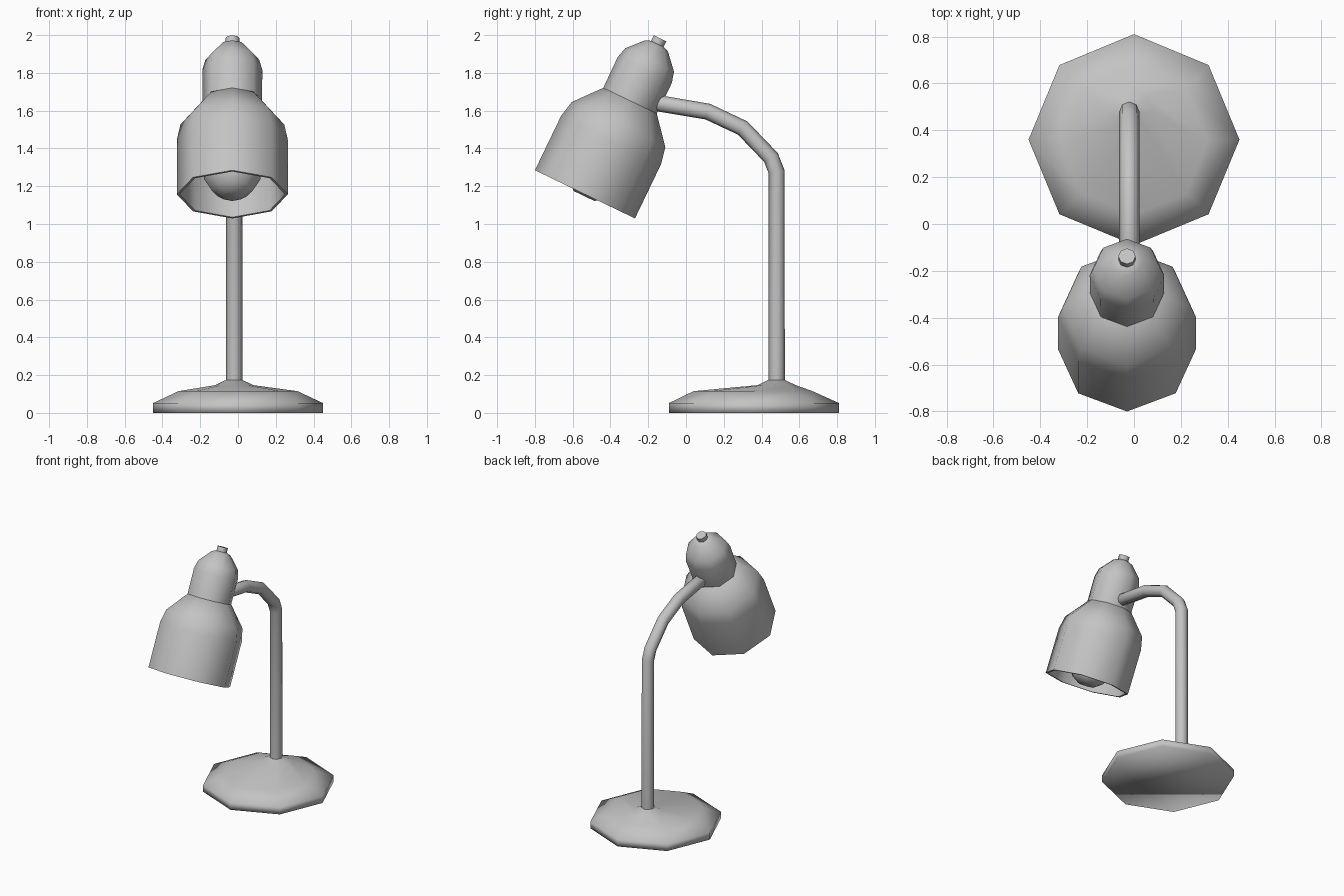
import bpy, bmesh
from math import sin, cos, pi, radians

cube = bpy.data.objects.get("Cube")
if cube:
    bpy.data.objects.remove(cube, do_unlink=True)

SIDES = 8
grey = bpy.data.materials.new("lamp grey")
grey.use_nodes = True
colour = (0.55, 0.55, 0.55, 1)
grey.diffuse_color = colour
grey.node_tree.nodes["Principled BSDF"].inputs["Base Color"].default_value = colour


def loft(name, rings, smooth_angle=60):
    """Skin a closed body through octagonal rings: (x, y, z, tilt in degrees, radius)."""
    bm = bmesh.new()
    loops = []
    for x, y, z, tilt, r in rings:
        a = radians(tilt)
        loop = []
        for i in range(SIDES):
            t = 2 * pi * i / SIDES
            u, v = r * cos(t), r * sin(t)
            loop.append(bm.verts.new((x + u, y + v * cos(a), z + v * sin(a))))
        loops.append(loop)
    for low, high in zip(loops, loops[1:]):
        for i in range(SIDES):
            j = (i + 1) % SIDES
            bm.faces.new((low[i], low[j], high[j], high[i]))
    bm.faces.new(loops[0])
    bm.faces.new(loops[-1])
    bmesh.ops.recalc_face_normals(bm, faces=bm.faces)
    mesh = bpy.data.meshes.new(name)
    bm.to_mesh(mesh)
    bm.free()
    mesh.materials.append(grey)
    obj = bpy.data.objects.new(name, mesh)
    bpy.context.collection.objects.link(obj)
    bpy.ops.object.select_all(action='DESELECT')
    obj.select_set(True)
    bpy.context.view_layer.objects.active = obj
    bpy.ops.object.shade_smooth_by_angle(angle=radians(smooth_angle))
    return obj


# Tilted axis shared by all parts of the lamp head
HEAD_TILT = -25.7


def head_part(name, profile):
    """Turn (distance above rim, radius) pairs around the head axis."""
    a = radians(HEAD_TILT)
    loft(name, [(-0.03, -0.535 - t * sin(a), 1.157 + t * cos(a), HEAD_TILT, r)
                for t, r in profile])


# Base, rising to an off-centre collar around the stem
STEM_X, STEM_Y, STEM_R = -0.02, 0.48, 0.043
loft("base", [(0, 0.36, 0, 0, 0.45),
              (0, 0.36, 0.052, 0, 0.45),
              (0, 0.355, 0.115, 0, 0.315),
              (STEM_X, STEM_Y, 0.147, 0, 0.1),
              (STEM_X, STEM_Y, 0.175, 0, STEM_R)], 180)

# Stem and curved arm: (y, z, tilt)
path = [(STEM_Y, 0.15, 0), (STEM_Y, 1.275, 11), (0.45, 1.352, 33),
        (0.30, 1.508, 54), (0.115, 1.595, 73), (-0.14, 1.638, 80)]
arm = [(STEM_X, y, z, tilt, STEM_R) for y, z, tilt in path]
arm.append((STEM_X, -0.165, 1.642, 80, 0.025))
loft("stem_and_arm", arm)

# Hollow shade: down the outside, round the rim, up the inside
head_part("shade", [(0.555, 0.153), (0.41, 0.275), (0.32, 0.294), (0, 0.294),
                    (0, 0.279), (0.32, 0.279), (0.40, 0.26), (0.54, 0.14)])

# Socket housing, top knob and bulb
head_part("socket_housing", [(0.55, 0.157), (0.73, 0.159), (0.79, 0.143),
                             (0.872, 0.068), (0.885, 0.035)])
head_part("top_knob", [(0.86, 0.037), (0.917, 0.037)])
head_part("bulb", [(-0.01, 0.06), (0.025, 0.11), (0.09, 0.15), (0.17, 0.15),
                   (0.27, 0.1), (0.36, 0.06), (0.54, 0.06)])
